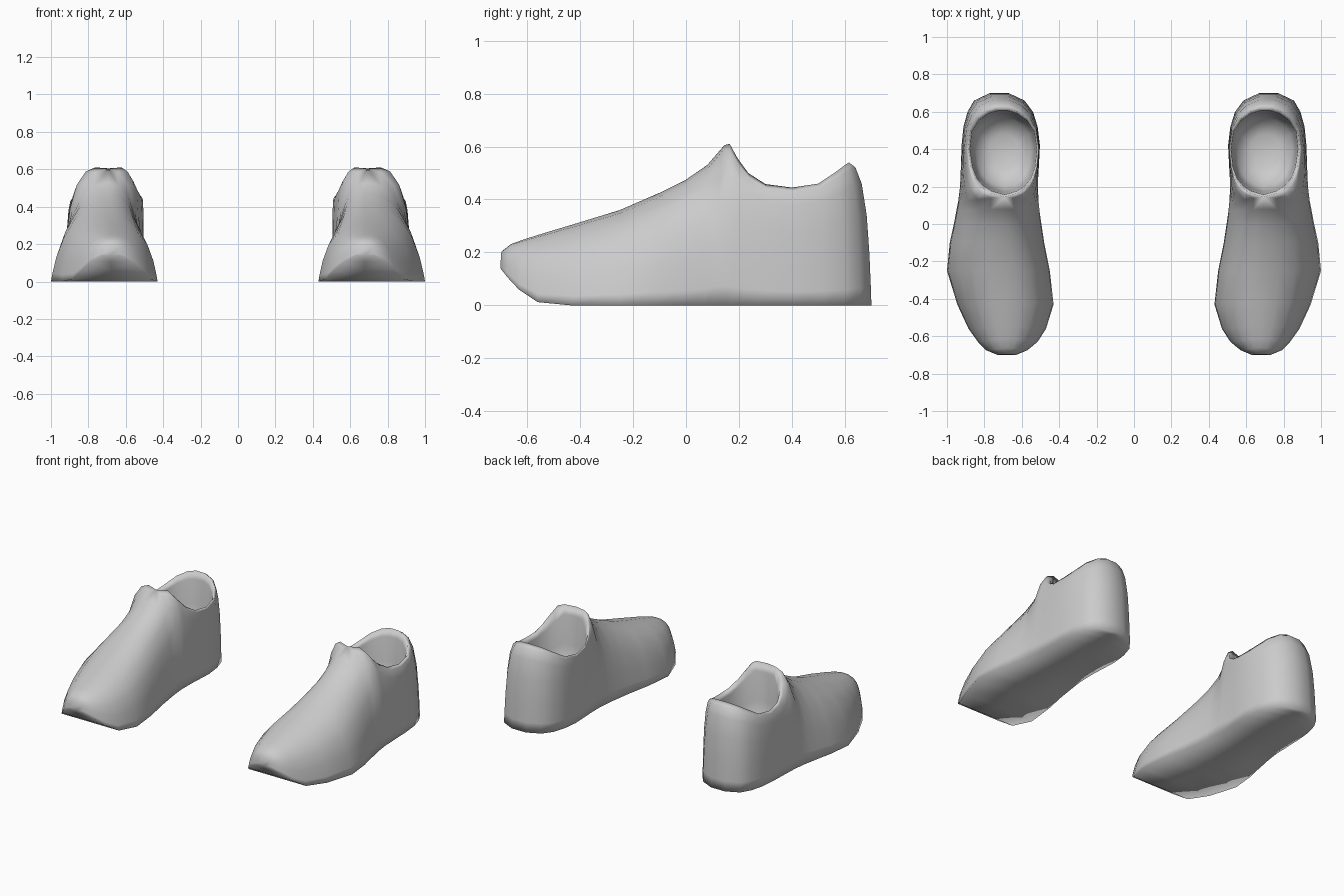
import bpy, bmesh

if "Cube" in bpy.data.objects:
    bpy.data.objects.remove(bpy.data.objects["Cube"])

# Stations from toe to heel: sole y, inner x, outer x, top y, half opening, top z
STATIONS = [
    (-.70, .63, .73, -.695, 0, .205),
    (-.675, .57, .79, -.66, 0, .232),
    (-.63, .515, .835, -.61, 0, .25),
    (-.56, .47, .885, -.54, 0, .272),
    (-.43, .43, .945, -.42, 0, .308),
    (-.25, .45, 1.0, -.25, 0, .36),
    (-.10, .48, .985, -.10, 0, .425),
    (.00, .495, .963, .00, 0, .475),
    (.07, .505, .95, .08, 0, .53),
    (.12, .51, .94, .145, 0, .605),
    (.16, .512, .935, .165, .07, .61),
    (.20, .512, .93, .195, .115, .555),
    (.25, .512, .928, .235, .15, .50),
    (.32, .508, .925, .30, .175, .458),
    (.42, .503, .922, .40, .188, .445),
    (.52, .515, .912, .50, .175, .46),
    (.60, .54, .89, .56, .135, .50),
    (.66, .585, .855, .60, .08, .53),
    (.70, .67, .77, .615, .03, .54),
]
# Wall profile: how far out (1 = sole edge, 0 = top), how high
WALL = [(1, 0), (.975, .12), (.91, .36), (.79, .63), (.57, .85), (.29, .965), (0, 1)]


def make_shoe():
    bm = bmesh.new()
    left, right, mids = [], [], []
    for yb, xi, xo, yt, half, zt in STATIONS:
        cx = .69 + .02 * yt
        zb = .14 * max(0, (-yb - .5) / .2) ** 2
        cols = []
        for xb, side in ((xi, -1), (xo, 1)):
            xt = cx + side * half
            col = []
            for w, h in WALL:
                if half == 0 and w == 0 and side == 1:
                    col.append(cols[0][-1])   # shared ridge point
                else:
                    col.append(bm.verts.new((xt + (xb - xt) * w,
                                             yt + (yb - yt) * w,
                                             zb + (zt - zb) * h)))
            cols.append(col)
        left.append(cols[0])
        right.append(cols[1])
        mids.append(bm.verts.new(((xi + xo) / 2, yb, zb)))

    # Upper walls and sole
    for i in range(len(STATIONS) - 1):
        for c in (left, right):
            for j in range(len(WALL) - 1):
                bm.faces.new((c[i][j], c[i + 1][j], c[i + 1][j + 1], c[i][j + 1]))
            bm.faces.new((c[i][0], mids[i], mids[i + 1], c[i + 1][0]))

    # Toe tip and back of heel
    bm.faces.new([mids[0]] + right[0] + left[0][-2::-1])
    a, b = left[-1], right[-1]
    bm.faces.new((mids[-1], b[0], b[1], a[1], a[0]))
    for j in range(1, len(WALL) - 1):
        bm.faces.new((a[j], b[j], b[j + 1], a[j + 1]))

    # Lining: rings stepping down from the collar to the insole
    first = max(i for i, s in enumerate(STATIONS) if s[4] == 0)
    rim = [c[-1] for c in right[first:]] + [c[-1] for c in left[:first:-1]]
    cx, cy = .697, .39
    prev = rim
    for scale, depth in ((.95, .12), (.90, .5), (.78, .9), (.4, 1)):
        ring = [bm.verts.new((cx + (v.co.x - cx) * scale, cy + (v.co.y - cy) * scale,
                              v.co.z + (.12 - v.co.z) * depth)) for v in rim]
        for k in range(len(rim)):
            n = (k + 1) % len(rim)
            bm.faces.new((prev[k], prev[n], ring[n], ring[k]))
        prev = ring
    bm.faces.new(prev)

    bmesh.ops.recalc_face_normals(bm, faces=bm.faces)
    for f in bm.faces:
        f.smooth = True
    mesh = bpy.data.meshes.new("shoe_pair")
    bm.to_mesh(mesh)
    bm.free()
    obj = bpy.data.objects.new("shoe_pair", mesh)
    bpy.context.collection.objects.link(obj)
    return obj


# Second shoe by mirroring across x = 0
shoe = make_shoe()
mirror = shoe.modifiers.new("other_shoe", 'MIRROR')
mirror.use_axis[0] = True
